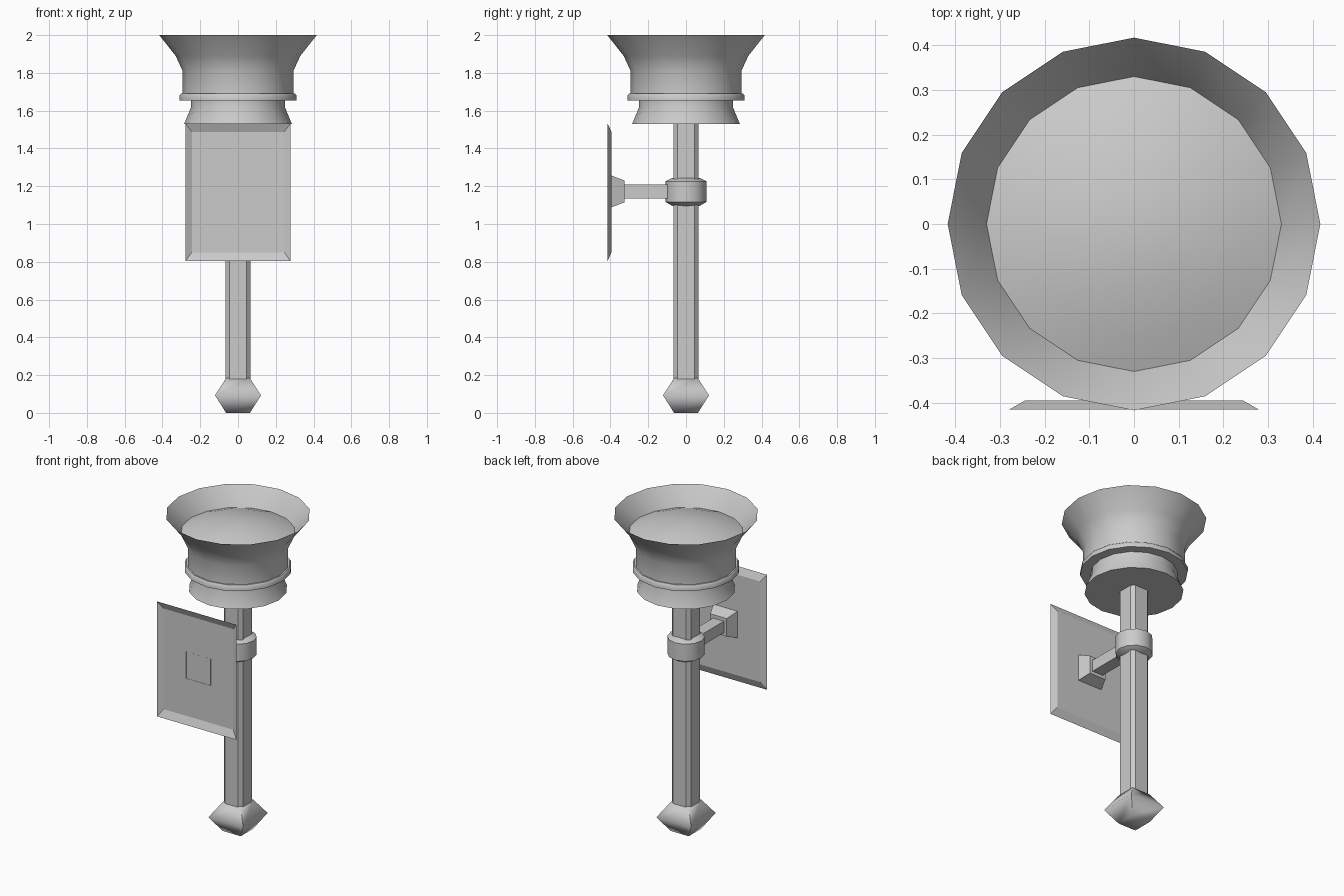
import bpy, bmesh
from math import pi, sin, cos, radians

if "Cube" in bpy.data.objects:
    bpy.data.objects.remove(bpy.data.objects["Cube"])


def loft(name, loops, cap_start=False, cap_end=False, smooth=None, axis_face=None):
    """Bridge a list of equally long closed loops into one mesh object."""
    bm = bmesh.new()
    rings = [[bm.verts.new(p) for p in loop] for loop in loops]
    n = len(rings[0])
    for a, b in zip(rings, rings[1:]):
        for i in range(n):
            j = (i + 1) % n
            bm.faces.new((a[i], a[j], b[j], b[i]))
    if cap_start:
        bm.faces.new(rings[0][::-1])
    if cap_end:
        bm.faces.new(rings[-1])
    bmesh.ops.remove_doubles(bm, verts=bm.verts, dist=1e-5)
    me = bpy.data.meshes.new(name)
    bm.to_mesh(me)
    bm.free()
    ob = bpy.data.objects.new(name, me)
    bpy.context.collection.objects.link(ob)
    if smooth:
        bpy.ops.object.select_all(action='DESELECT')
        ob.select_set(True)
        bpy.context.view_layer.objects.active = ob
        bpy.ops.object.shade_smooth_by_angle(angle=radians(smooth))
    return ob


def ring(r, z, n=16):
    return [(r * cos(2 * pi * i / n), r * sin(2 * pi * i / n), z) for i in range(n)]


def rect_z(h, z):
    return [(-h, -h, z), (h, -h, z), (h, h, z), (-h, h, z)]


def rect_y(hx, z0, z1, y):
    return [(-hx, y, z0), (-hx, y, z1), (hx, y, z1), (hx, y, z0)]


def chamfered(h, c, z):
    return [(h, -c, z), (h, c, z), (c, h, z), (-c, h, z),
            (-h, c, z), (-h, -c, z), (-c, -h, z), (c, -h, z)]


# Torch cup: thin-walled flared bowl with a moulded band
cup = [(.285, 1.53), (.25, 1.615), (.25, 1.655), (.31, 1.655), (.31, 1.68),
       (.302, 1.69), (.293, 1.69), (.293, 1.81), (.33, 1.89), (.417, 2.0)]
loft("cup", [ring(r, z) for r, z in cup], cap_start=True, smooth=40)

# Gently domed filling inside the cup
dome = [(.33, 1.89), (.25, 1.92), (.15, 1.945), (.07, 1.957), (0, 1.96)]
loft("cup_filling", [ring(r, z) for r, z in dome], smooth=40)

# Chamfered square shaft
loft("shaft", [chamfered(.066, .046, z) for z in (.18, 1.53)], True, True)

# Square faceted pommel at the foot
loft("pommel", [rect_z(.063, 0), rect_z(.122, .093), rect_z(.063, .184)],
     True, True, smooth=66)

# Collar clamped around the shaft
collar = [(.055, 1.095), (.075, 1.097), (.108, 1.117), (.108, 1.226),
          (.075, 1.243), (.055, 1.245)]
loft("collar", [ring(r, z, 12) for r, z in collar], True, True, smooth=35)

# Horizontal arm and its flared foot on the wall plate
loft("arm", [rect_y(.038, 1.135, 1.208, y) for y in (-.33, -.06)], True, True)
loft("arm_foot", [rect_y(.086, 1.088, 1.257, -.396),
                  rect_y(.058, 1.115, 1.23, -.325)], False, True)

# Wall plate: open-fronted shallow tray
loft("wall_plate", [rect_y(.279, .803, 1.532, -.415),
                    rect_y(.244, .85, 1.488, -.395)], False, True)
